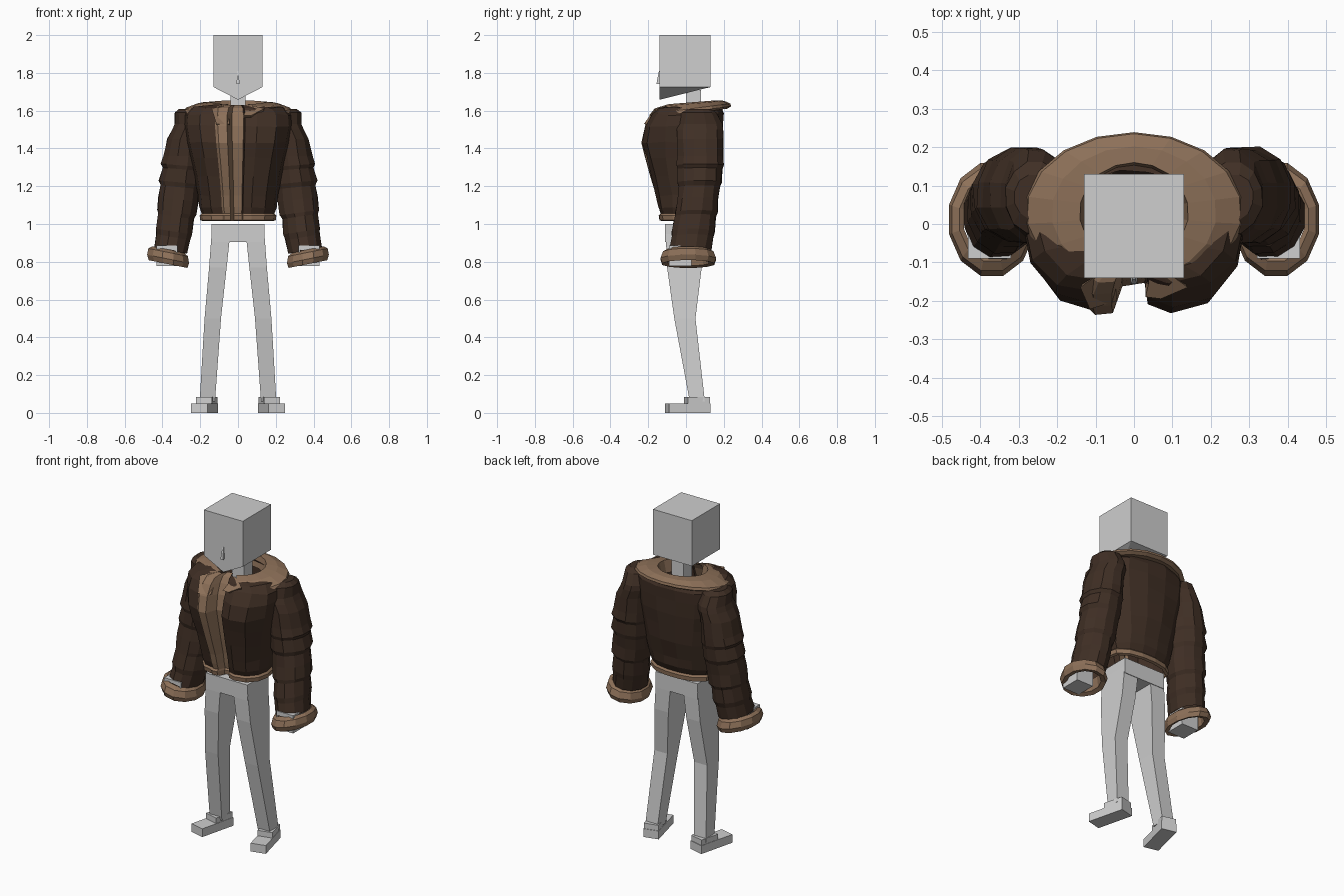
import bpy, bmesh, math, random
from mathutils import Vector, Matrix

if "Cube" in bpy.data.objects:
    bpy.data.objects.remove(bpy.data.objects["Cube"])
random.seed(4)


def material(name, rgb):
    m = bpy.data.materials.new(name)
    m.diffuse_color = (*rgb, 1)
    m.use_nodes = True
    m.node_tree.nodes["Principled BSDF"].inputs["Base Color"].default_value = m.diffuse_color
    return m


GREY = material("grey body", (0.62, 0.62, 0.62))
LEATHER = material("dark brown leather", (0.05, 0.028, 0.018))
FLEECE = material("tan fleece", (0.27, 0.165, 0.10))


def finish(name, bm, mats, rule=None):
    bmesh.ops.recalc_face_normals(bm, faces=bm.faces)
    if rule:
        for f in bm.faces:
            f.material_index = rule(f.calc_center_median())
    me = bpy.data.meshes.new(name)
    bm.to_mesh(me)
    bm.free()
    for m in mats:
        me.materials.append(m)
    ob = bpy.data.objects.new(name, me)
    bpy.context.collection.objects.link(ob)
    return ob


def loft(name, rings, mats, caps=(True, True), loop=True, wrap=False, rule=None):
    """Skin a list of point rings; loop closes each ring, wrap joins last to first."""
    bm = bmesh.new()
    vs = [[bm.verts.new(p) for p in r] for r in rings]
    n = len(vs[0])
    pairs = list(zip(vs, vs[1:])) + ([(vs[-1], vs[0])] if wrap else [])
    for a, b in pairs:
        for i in range(n if loop else n - 1):
            j = (i + 1) % n
            bm.faces.new((a[i], a[j], b[j], b[i]))
    if caps[0]:
        bm.faces.new(vs[0])
    if caps[1]:
        bm.faces.new(vs[-1])
    return finish(name, bm, mats, rule)


def rect(x0, x1, y0, y1, z):
    return [(x0, y0, z), (x1, y0, z), (x1, y1, z), (x0, y1, z)]


def box(name, x0, x1, y0, y1, z0, z1, mat=GREY):
    return loft(name, [rect(x0, x1, y0, y1, z0), rect(x0, x1, y0, y1, z1)], [mat])


def oval(s, z, cx, cy, rx, ry, tilt=0.0, n=12, jit=0.0):
    pts = []
    for i in range(n):
        a = 2 * math.pi * (i + 0.5) / n
        dx = rx * math.cos(a)
        k = 1 + random.uniform(-jit, jit)
        pts.append((s * (cx + dx * k), cy + ry * math.sin(a) * k, z + tilt * dx))
    return pts


# head: cube with a pointed chin at the front
bm = bmesh.new()
T = [bm.verts.new(p) for p in rect(-.13, .13, -.14, .13, 2.0)]
B = [bm.verts.new(p) for p in rect(-.13, .13, -.14, .13, 1.725)]
chin = bm.verts.new((0, -.14, 1.658))
for f in [T, (B[0], chin, B[1], T[1], T[0]), (B[1], B[2], T[2], T[1]),
          (B[2], B[3], T[3], T[2]), (B[3], B[0], T[0], T[3]),
          (chin, B[0], B[3]), (chin, B[3], B[2]), (chin, B[2], B[1])]:
    bm.faces.new(f)
finish("head", bm, [GREY])
loft("nose", [rect(-.009, .009, -.156, -.138, 1.74), rect(-.007, .007, -.154, -.138, 1.755),
              rect(-.004, .004, -.143, -.138, 1.81)], [GREY])
box("neck", -.04, .04, 0, .08, 1.52, 1.71)
box("pelvis", -.14, .14, -.11, .09, .905, 1.0)

# legs, feet and hands
for s, side in ((1, "left"), (-1, "right")):
    leg = [(.96, .04, .139, -.108, .088), (.77, .06, .153, -.10, .083),
           (.50, .09, .177, -.062, .05), (.06, .122, .203, .02, .10)]
    loft(side + "_leg", [[(s * x, y, z) for x, y, z in rect(x0, x1, y0, y1, z0)]
                         for z0, x0, x1, y0, y1 in leg], [GREY])
    turn = Matrix.Translation((s * .178, .01, 0)) @ Matrix.Rotation(s * math.radians(14), 4, 'Z')
    for ob in (box(side + "_foot", -.045, .045, -.113, .113, 0, .05),
               box(side + "_heel", -.043, .043, -.01, .11, .05, .083)):
        ob.data.transform(turn)
    hx = sorted((s * .32, s * .432))
    box(side + "_hand", hx[0], hx[1], -.09, .03, .778, .885)

# jacket body: one folded cross-section scaled at each height
half = [(.35, -1), (.7, -.88), (.93, -.5), (1, 0), (.93, .55), (.62, .88), (.22, 1)]
section = ([(.10, -.66), (.13, -.9)] + half + [(-u, v) for u, v in half[::-1]][:-1]
           + [(-.42, -.96), (-.37, -1.02), (-.2, -1.0), (-.11, -.70)])
TAN_FROM = len(section) - 4
levels = [(1.015, .185, .125, .115), (1.02, .20, .138, .13), (1.045, .203, .142, .132),
          (1.055, .192, .132, .122), (1.09, .205, .142, .138), (1.15, .212, .155, .15),
          (1.25, .232, .185, .17), (1.35, .255, .212, .183), (1.43, .275, .232, .192),
          (1.52, .29, .212, .197), (1.58, .285, .18, .195), (1.615, .25, .15, .185),
          (1.63, .16, .105, .14)]
rings = []
for z, w, f, b in levels:
    ring = []
    for i, (u, v) in enumerate(section):
        j = random.uniform(-.006, .006) if 1 < i < TAN_FROM and z > 1.06 else 0
        ring.append((u * w, v * (f if v < 0 else b) + j, z + j))
    rings.append(ring)
body = loft("jacket_body", rings, [LEATHER, FLEECE], caps=(False, False))
# fleece on the hem band and on the turned-back front edge
n = len(section)
for k, p in enumerate(body.data.polygons):
    row, col = divmod(k, n)
    p.material_index = 1 if row < 3 or col >= TAN_FROM else 0

# sleeves with crumple ridges, and fleece cuffs
sleeve = [(1.61, .262, .07, .05, .06, 0), (1.59, .258, .07, .078, .095, 0),
          (1.53, .252, .075, .085, .12, 0), (1.50, .26, .075, .09, .125, 0),
          (1.45, .28, .075, .098, .125, 0), (1.36, .29, .076, .108, .125, 0),
          (1.31, .298, .076, .115, .128, .08), (1.29, .298, .074, .106, .12, .08),
          (1.22, .308, .072, .114, .12, .1), (1.195, .308, .07, .105, .112, .1),
          (1.13, .316, .062, .108, .112, .12), (1.06, .325, .055, .106, .115, .14),
          (1.04, .328, .05, .096, .11, .15), (.96, .338, .038, .1, .118, .16),
          (.93, .342, .034, .093, .112, .18), (.86, .355, .022, .09, .115, .2)]
cuff = [(.865, .087, .112), (.85, .108, .138), (.815, .115, .152),
        (.788, .106, .142), (.795, .082, .112), (.86, .075, .10)]
for s, side in ((1, "left"), (-1, "right")):
    loft(side + "_sleeve", [oval(s, z, cx, cy, rx, ry, t, jit=.03)
                            for z, cx, cy, rx, ry, t in sleeve], [LEATHER], caps=(True, False))
    loft(side + "_cuff", [oval(s, z, .37, .012, rx, ry, .2) for z, rx, ry in cuff],
         [FLEECE], caps=(False, False), wrap=True)

# wide fleece collar, open at the front
arc = []
for i in range(17):
    a = math.radians(-68 + i * 316 / 16)
    c, d = math.cos(a), math.sin(a)

    def at(rx, ry, cy, z, slope):
        y = cy + ry * d
        return (rx * c, y, z + slope * y)
    arc.append([at(.125, .115, .03, 1.57, .1), at(.142, .13, .03, 1.642, .08),
                at(.215, .172, .03, 1.634, .09), at(.28, .203, .032, 1.607, .13),
                at(.288, .207, .032, 1.592, .13), at(.265, .19, .03, 1.582, .13),
                at(.16, .14, .03, 1.60, .1)])
loft("collar", arc, [FLEECE])
# fleece lapels running from the collar down to the front opening
loft("right_lapel", [[(-.14, -.165, 1.612), (-.05, -.10, 1.632), (-.05, -.09, 1.60), (-.13, -.15, 1.58)],
                     [(-.115, -.222, 1.53), (-.045, -.20, 1.53), (-.045, -.17, 1.52), (-.11, -.20, 1.52)]],
     [FLEECE])
loft("left_lapel", [[(.05, -.10, 1.632), (.14, -.165, 1.612), (.13, -.15, 1.58), (.05, -.09, 1.60)],
                    [(.03, -.19, 1.575), (.07, -.195, 1.575), (.07, -.17, 1.56), (.03, -.16, 1.56)]],
     [FLEECE])
